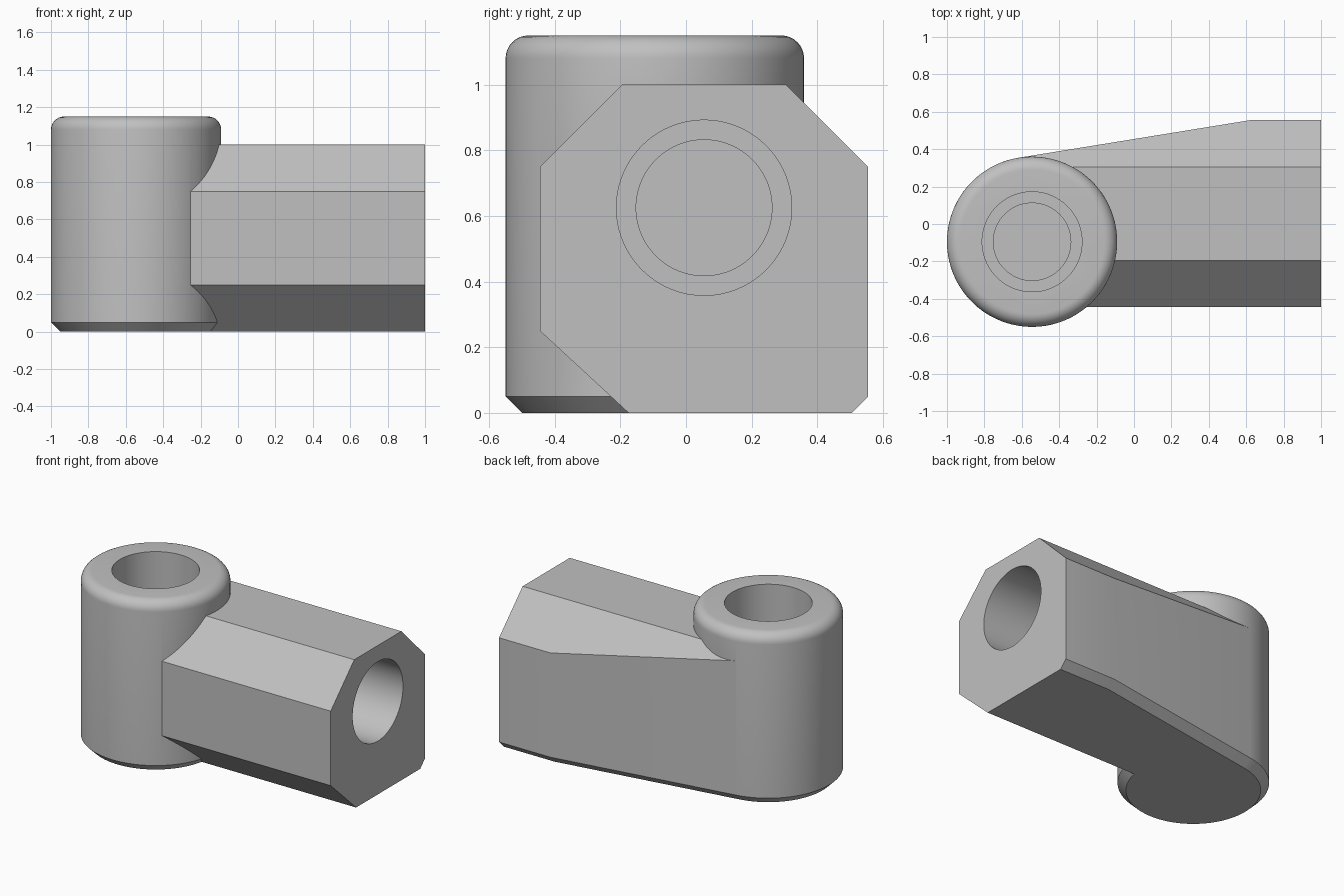
import bpy, bmesh, math
from mathutils import Vector, Matrix

cube = bpy.data.objects.get("Cube")
if cube:
    bpy.data.objects.remove(cube, do_unlink=True)

SEGMENTS = 96
RADIUS, HEIGHT, FILLET, CHAMFER = 0.455, 1.15, 0.07, 0.05
CENTER = Vector((-0.545, -0.095, 0))
TAPER_START = Vector((0.62, 0.555, 0))

# Direction from the boss axis to where the tapered wall touches it
offset = TAPER_START - CENTER
touch_angle = math.atan2(offset.y, offset.x) + math.acos(RADIUS / offset.length)
wall_normal = Vector((math.cos(touch_angle), math.sin(touch_angle), 0))
along_wall = Vector((wall_normal.y, -wall_normal.x, 0))

metal = bpy.data.materials.new("plain grey metal")
metal.use_nodes = True
grey = (0.53, 0.53, 0.53, 1)
metal.diffuse_color = grey
metal.node_tree.nodes["Principled BSDF"].inputs["Base Color"].default_value = grey


def make_object(name, bm):
    bmesh.ops.recalc_face_normals(bm, faces=bm.faces)
    mesh = bpy.data.meshes.new(name)
    bm.to_mesh(mesh)
    bm.free()
    mesh.materials.append(metal)
    obj = bpy.data.objects.new(name, mesh)
    bpy.context.collection.objects.link(obj)
    return obj


def lathe(name, profile, matrix):
    """Solid of revolution from (radius, height) points, closed by flat caps."""
    bm = bmesh.new()
    rings = []
    for r, z in profile:
        rings.append([bm.verts.new((r * math.cos(a), r * math.sin(a), z))
                      for a in (2 * math.pi * i / SEGMENTS for i in range(SEGMENTS))])
    for low, high in zip(rings, rings[1:]):
        for i in range(SEGMENTS):
            j = (i + 1) % SEGMENTS
            bm.faces.new((low[i], low[j], high[j], high[i]))
    bm.faces.new(rings[0])
    bm.faces.new(rings[-1])
    bm.transform(matrix)
    return make_object(name, bm)


def slice_off(bm, point, normal):
    """Remove everything on the normal side of a plane and cap the cut."""
    geom = bm.verts[:] + bm.edges[:] + bm.faces[:]
    cut = bmesh.ops.bisect_plane(bm, geom=geom, plane_co=point, plane_no=normal,
                                 clear_outer=True)["geom_cut"]
    edges = [e for e in cut if isinstance(e, bmesh.types.BMEdge)]
    if edges:
        bmesh.ops.contextual_create(bm, geom=edges)


def combine(target, tool, operation):
    mod = target.modifiers.new(operation.lower(), 'BOOLEAN')
    mod.operation, mod.solver, mod.object = operation, 'EXACT', tool
    bpy.context.view_layer.objects.active = target
    bpy.ops.object.modifier_apply(modifier=mod.name)
    bpy.data.objects.remove(tool, do_unlink=True)


# Upright round boss: chamfered foot, rounded top rim
profile = [(RADIUS - CHAMFER, 0), (RADIUS, CHAMFER)]
for i in range(9):
    a = math.pi / 2 * i / 8
    profile.append((RADIUS - FILLET + FILLET * math.cos(a),
                    HEIGHT - FILLET + FILLET * math.sin(a)))
body = lathe("rod_end_body", profile,
             Matrix.Translation(CENTER) @ Matrix.Rotation(touch_angle, 4, 'Z'))

# Faceted arm: a block trimmed by planes
bm = bmesh.new()
bmesh.ops.create_cube(bm, size=1, matrix=Matrix.Translation((0.1, 0.055, 0.5))
                      @ Matrix.Diagonal((1.8, 1, 1, 1)))
touch_point = CENTER + wall_normal * RADIUS
down = Vector((0, 0, -1))
for point, normal in [
    ((0, -0.445, 0.75), (0, -1, 1)),                    # upper front bevel
    ((0, -0.445, 0.25), (0, -0.25, -0.27)),             # lower front bevel
    ((0, 0.555, 0.75), (0, 1, 1)),                      # upper back bevel
    (touch_point, wall_normal),                         # tapered back wall
    ((0, 0.555, CHAMFER), (0, 1, -1)),                  # foot bevel, straight
    (touch_point - down * CHAMFER, wall_normal + down),  # foot bevel, tapered
    (CENTER, -along_wall),                              # end inside the boss
]:
    slice_off(bm, point, normal)
arm = make_object("arm", bm)
combine(body, arm, 'UNION')


# Stepped blind bores, one down the boss and one into the arm end
def bore(name, mouth, rotation, depth, step):
    return lathe(name, [(0.207, -depth), (0.207, -step), (0.267, -step), (0.267, 0.1)],
                 Matrix.Translation(mouth) @ rotation)


combine(body, bore("boss_bore", CENTER + Vector((0, 0, HEIGHT)),
                   Matrix.Identity(4), 0.95, 0.8), 'DIFFERENCE')
combine(body, bore("arm_bore", Vector((1, 0.055, 0.625)),
                   Matrix.Rotation(math.pi / 2, 4, 'Y'), 1.0, 0.8), 'DIFFERENCE')

# Smooth the round walls, keep the facets crisp
bpy.ops.object.select_all(action='DESELECT')
body.select_set(True)
bpy.context.view_layer.objects.active = body
bpy.ops.object.shade_smooth_by_angle(angle=math.radians(20))
